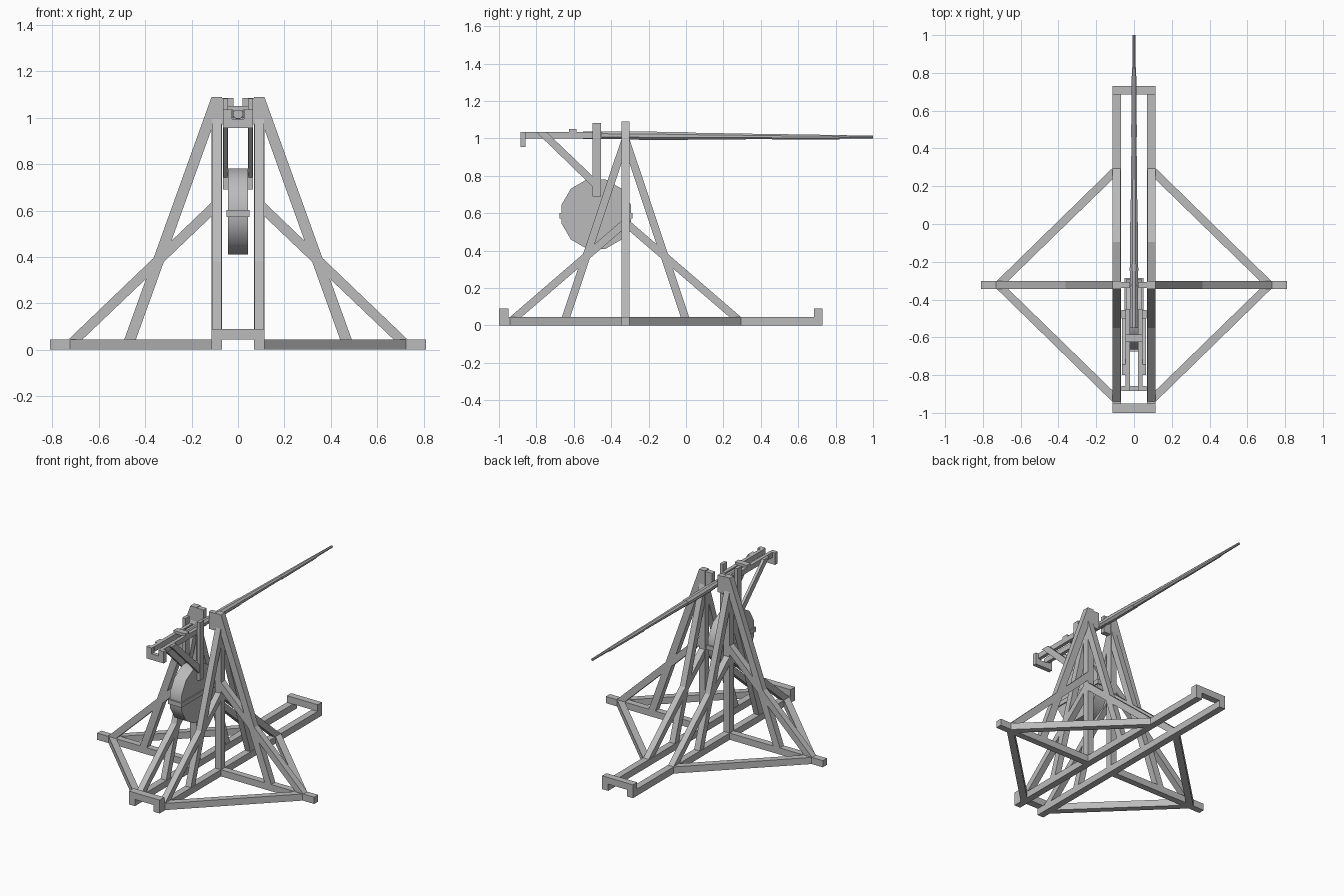
import bpy, bmesh, math
from mathutils import Vector

cube = bpy.data.objects.get("Cube")
if cube:
    bpy.data.objects.remove(cube, do_unlink=True)

wood = bpy.data.materials.new("plain grey")
wood.use_nodes = True
wood.diffuse_color = (0.5, 0.5, 0.5, 1)
wood.node_tree.nodes["Principled BSDF"].inputs["Base Color"].default_value = (0.5, 0.5, 0.5, 1)


def finish(name, bm):
    bmesh.ops.recalc_face_normals(bm, faces=bm.faces)
    mesh = bpy.data.meshes.new(name)
    bm.to_mesh(mesh)
    bm.free()
    mesh.materials.append(wood)
    obj = bpy.data.objects.new(name, mesh)
    bpy.context.collection.objects.link(obj)
    return obj


def prism(name, axis, outline, lo, hi):
    """Extrude a 2D outline along an axis, from lo to hi."""
    bm = bmesh.new()

    def place(p, t):
        co = list(p)
        co.insert("xyz".index(axis), t)
        return bm.verts.new(co)

    face = bm.faces.new([place(p, lo) for p in outline])
    new = bmesh.ops.extrude_face_region(bm, geom=[face])["geom"]
    step = Vector([(hi - lo) * (a == axis) for a in "xyz"])
    bmesh.ops.translate(bm, vec=step, verts=[v for v in new if isinstance(v, bmesh.types.BMVert)])
    return finish(name, bm)


def box(name, x, y, z):
    return prism(name, "z", [(x[0], y[0]), (x[1], y[0]), (x[1], y[1]), (x[0], y[1])], *z)


def ring_lathe(name, sides, stations):
    """Round pole along y from (y, z, radius) stations."""
    bm = bmesh.new()
    rings = []
    for y, z, r in stations:
        angles = [math.tau * (i + 0.5) / sides for i in range(sides)]
        rings.append([bm.verts.new((r * math.cos(a), y, z + r * math.sin(a))) for a in angles])
    for a, b in zip(rings, rings[1:]):
        for i in range(sides):
            j = (i + 1) % sides
            bm.faces.new((a[i], a[j], b[j], b[i]))
    bm.faces.new(rings[0])
    bm.faces.new(rings[-1])
    return finish(name, bm)


RAIL = (0.07, 0.115)
POST = (-0.345, -0.302)
MID = sum(POST) / 2
T = 0.045

for side, s in (("left", 1), ("right", -1)):
    def sx(pair):
        return sorted(s * v for v in pair)

    def flip(pts):
        return [(s * a, b) for a, b in pts]

    # Ground frame
    box(side + "_rail", sx(RAIL), (-1, 0.73), (0, T))
    box(side + "_outrigger", sx((0.115, 0.81)), POST, (0, T))
    prism(side + "_front_ground_brace", "z",
          flip([(0.11, -0.945), (0.73, -0.34), (0.67, -0.34), (0.11, -0.885)]), 0, T)
    prism(side + "_back_ground_brace", "z",
          flip([(0.11, 0.3), (0.73, -0.305), (0.67, -0.305), (0.11, 0.24)]), 0, T)

    # Tower
    box(side + "_post", sx(RAIL), POST, (0, 1.09))
    prism(side + "_tall_side_brace", "y",
          flip([(0.114, 1.09), (0.49, T), (0.44, T), (0.1, 0.99)]), *POST)
    prism(side + "_low_side_brace", "y",
          flip([(0.114, 0.635), (0.73, T), (0.67, T), (0.114, 0.575)]), *POST)
    for end, d in (("front", -1), ("back", 1)):
        reach = [(0.02, 1.0), (0.34, T), (0.295, T), (0.02, 0.87)]
        prism(f"{side}_{end}_tall_brace", "x",
              [(MID + d * y, z) for y, z in reach], *sx((0.072, 0.113)))
        reach = [(0.02, 0.56), (0.617, T), (0.555, T), (0.02, 0.505)]
        prism(f"{side}_{end}_low_brace", "x",
              [(MID + d * y, z) for y, z in reach], *sx((0.072, 0.113)))
    box(side + "_axle_bracket", sx((0.02, 0.07)), (-0.34, -0.307), (0.97, 1.085))

    # Short-arm frame and counterweight hanger
    box(side + "_frame_rail", sx((0.022, 0.045)), (-0.86, -0.45), (1.0, 1.035))
    box(side + "_yoke_cheek", sx((0.025, 0.065)), (-0.885, -0.857), (0.995, 1.035))
    box(side + "_hanger", sx((0.043, 0.065)), (-0.5, -0.455), (0.69, 1.083))
    prism(side + "_hanger_strut", "x",
          [(-0.8, 1.033), (-0.745, 1.033), (-0.47, 0.77), (-0.47, 0.713)], *sx((0.045, 0.063)))

# Raised cross beams at the ends of the rails
box("front_cross_beam", (-0.115, 0.115), (-1, -0.95), (T, 0.09))
box("back_cross_beam", (-0.115, 0.115), (0.685, 0.73), (T, 0.09))

# Short-arm cross pieces and axle
box("yoke_bar", (-0.065, 0.065), (-0.885, -0.857), (0.955, 0.995))
box("frame_cross_block", (-0.045, 0.045), (-0.625, -0.585), (1.03, 1.05))
octagon = [(MID + 0.014 * math.cos(math.tau * i / 8), 1.015 + 0.014 * math.sin(math.tau * i / 8))
           for i in range(8)]
prism("axle", "x", octagon, -0.08, 0.08)
box("hanger_pin", (-0.05, 0.05), (-0.487, -0.468), (0.735, 0.755))

# Tapering throwing arm
ring_lathe("throwing_arm", 8, [(-0.55, 1.017, 0.022), (-0.25, 1.015, 0.022), (0.02, 1.012, 0.02),
                               (0.5, 1.009, 0.014), (1.0, 1.007, 0.008)])
ring_lathe("arm_collar", 8, [(-0.25, 1.014, 0.0245), (0.01, 1.012, 0.0225)])
ring_lathe("arm_tip_sleeve", 8, [(0.46, 1.008, 0.0165), (0.82, 1.006, 0.0125)])

# Round counterweight with a thin strap
disc = [(-0.48 + 0.192 * math.cos(math.tau * (i + 0.5) / 12),
         0.595 + 0.192 * math.sin(math.tau * (i + 0.5) / 12)) for i in range(12)]
weight = prism("counterweight", "x", disc, -0.043, 0.043)
box("counterweight_strap", (-0.05, 0.05), (-0.675, -0.285), (0.572, 0.602))
bpy.ops.object.select_all(action="DESELECT")
weight.select_set(True)
bpy.context.view_layer.objects.active = weight
bpy.ops.object.shade_smooth_by_angle(angle=math.radians(40))
